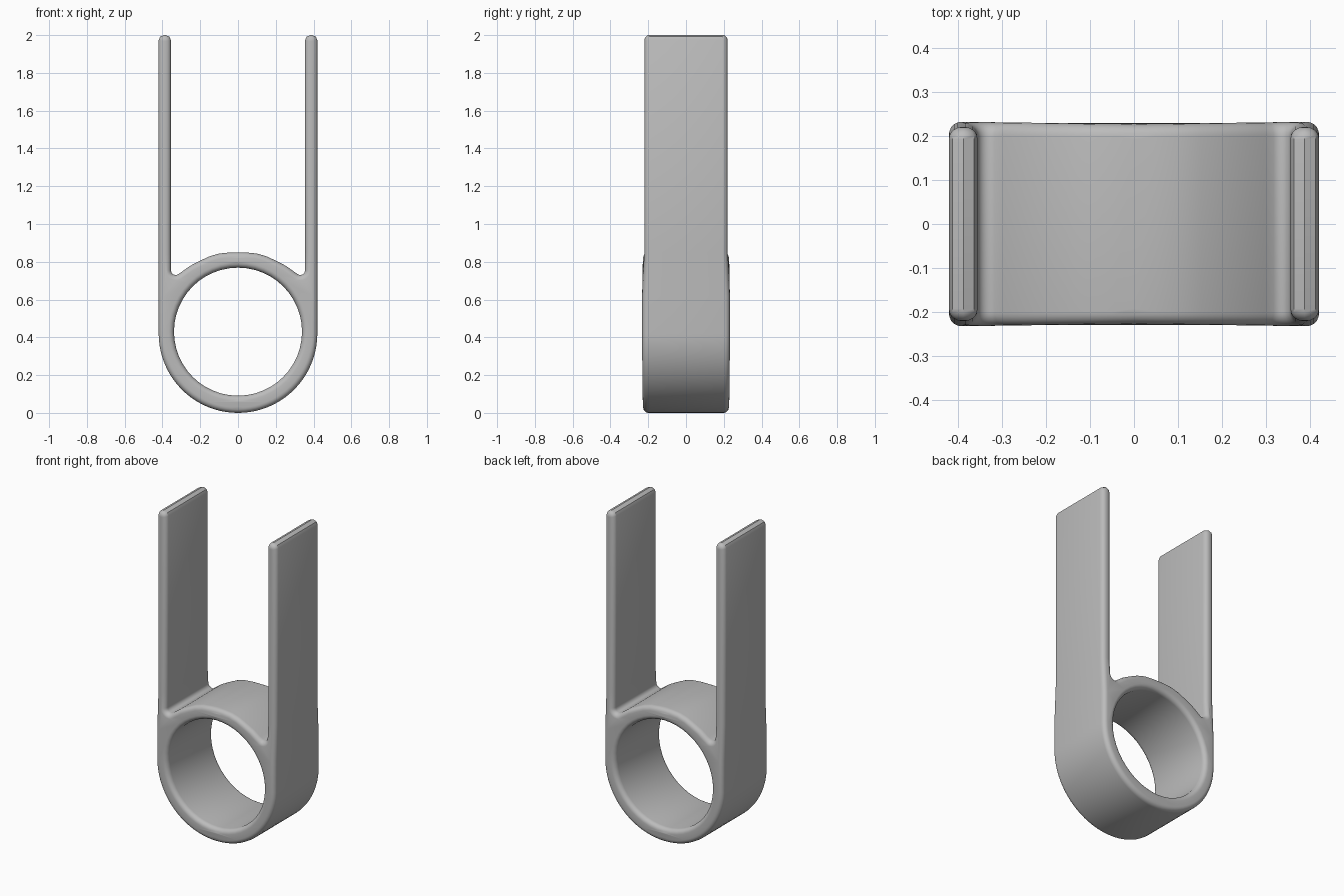
import bpy, bmesh
from math import sin, cos, radians

cube = bpy.data.objects.get("Cube")
if cube:
    bpy.data.objects.remove(cube, do_unlink=True)

ROUND = 0.028        # edge rounding that swells the core profile
HALF_DEPTH = 0.22

grey = bpy.data.materials.new("plain_grey")
grey.use_nodes = True
grey.diffuse_color = (0.5, 0.5, 0.5, 1)
grey.node_tree.nodes["Principled BSDF"].inputs["Base Color"].default_value = (0.5, 0.5, 0.5, 1)


def arc(cx, cz, r, start, end, steps):
    angles = [radians(start + (end - start) * i / steps) for i in range(steps + 1)]
    return [(cx + r * cos(a), cz + r * sin(a)) for a in angles]


def add_spline(curve, points):
    spline = curve.splines.new("POLY")
    spline.points.add(len(points) - 1)
    for p, (x, z) in zip(spline.points, points):
        p.co = (x, z, 0, 1)
    spline.use_cyclic_u = True


# Left half of the core outline: round base, straight side, prong, fillet, arch
half = arc(0, 0.42, 0.392, -90, 0, 20)
half += [(0.392, 0.62), (0.392, 0.85)]
half += arc(0.3875, 1.967, 0.0045, 0, 180, 4)
half += [(0.383, 0.85)]
half += arc(0.33, 0.755, 0.053, 0, -120, 8)
half += [(0.283, 0.723), (0.24, 0.754), (0.189, 0.78), (0.143, 0.802), (0.095, 0.816), (0.045, 0.821), (0, 0.822)]
outline = half + [(-x, z) for x, z in half[-2:0:-1]]

# Filled, extruded and rounded profile with the finger opening as a hole
curve = bpy.data.curves.new("ring_profile", "CURVE")
curve.dimensions = "2D"
curve.fill_mode = "BOTH"
curve.extrude = HALF_DEPTH - ROUND
curve.bevel_depth = ROUND
curve.bevel_resolution = 4
add_spline(curve, outline)
add_spline(curve, arc(0, 0.43, 0.367, 360, 0, 48)[:-1])
helper = bpy.data.objects.new("ring_profile", curve)
bpy.context.collection.objects.link(helper)
bpy.context.view_layer.update()
mesh = bpy.data.meshes.new_from_object(helper.evaluated_get(bpy.context.evaluated_depsgraph_get()))
bpy.data.objects.remove(helper, do_unlink=True)

# Stand the body up and widen the band slightly towards its sides
bm = bmesh.new()
bm.from_mesh(mesh)
bmesh.ops.remove_doubles(bm, verts=bm.verts, dist=0.0001)
for v in bm.verts:
    x, z, depth = v.co
    swell = 0.0
    if z < 0.85:
        swell = 0.03 + 0.025 * min(1, abs(x) / 0.4)
        swell *= min(1, (0.85 - z) / 0.15) if abs(x) > 0.3 else 1
    v.co = (x, -depth * (1 + swell), z)
bmesh.ops.recalc_face_normals(bm, faces=bm.faces)
bm.to_mesh(mesh)
bm.free()

mesh.name = "pronged_ring"
mesh.materials.clear()
mesh.materials.append(grey)
ring = bpy.data.objects.new("pronged_ring", mesh)
bpy.context.collection.objects.link(ring)
bpy.context.view_layer.objects.active = ring
ring.select_set(True)
bpy.ops.object.shade_smooth_by_angle(angle=radians(40))
